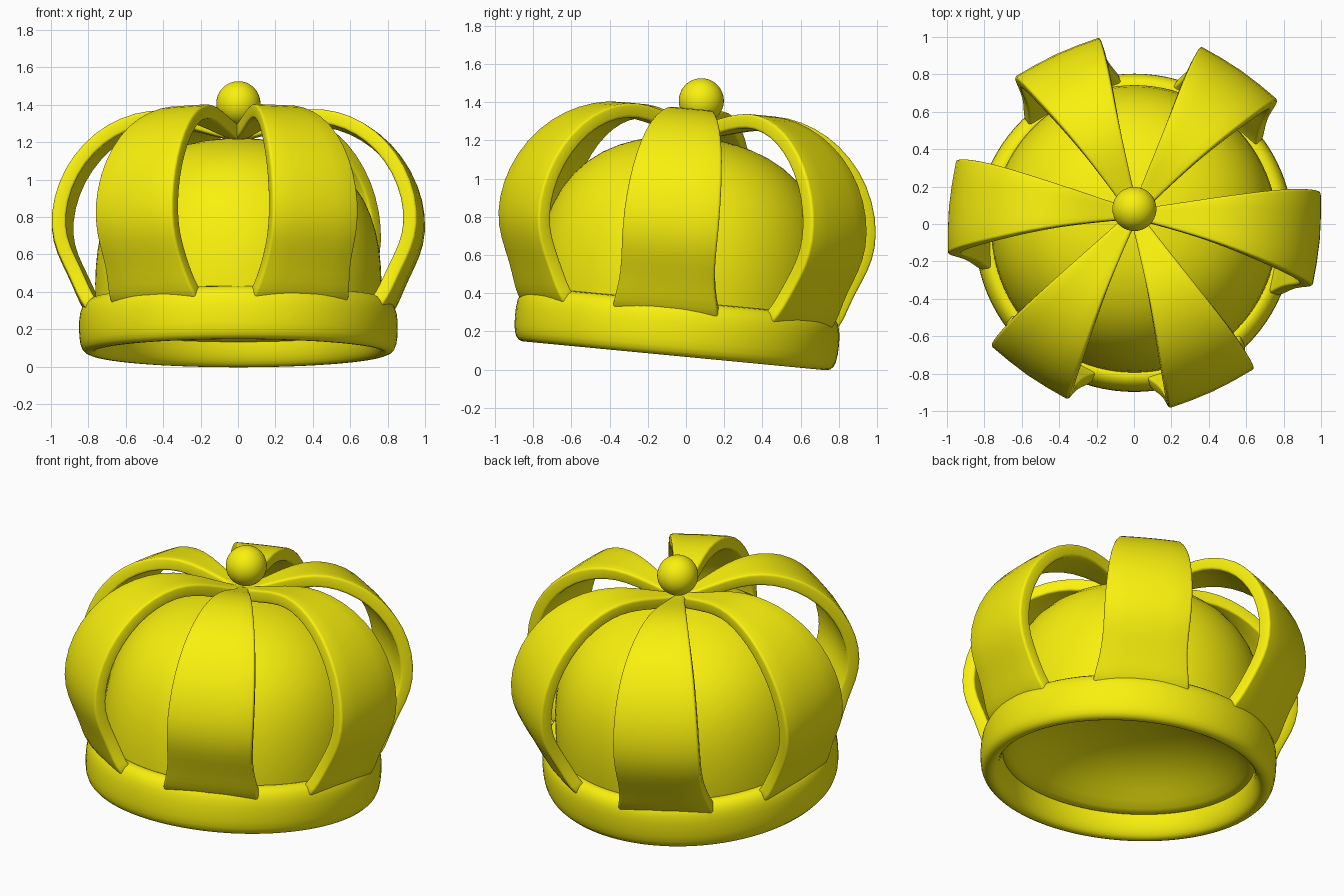
import bpy, bmesh, math
from mathutils import Matrix

if "Cube" in bpy.data.objects:
    bpy.data.objects.remove(bpy.data.objects["Cube"])

# The whole crown leans slightly backwards
TILT = Matrix.Translation((0.002, -0.06, 0.072)) @ Matrix.Rotation(-0.095, 4, 'X')
BANDS, BAND_ANGLE = 6, math.radians(-5)

gold = bpy.data.materials.new("yellow")
gold.diffuse_color = (0.95, 0.88, 0.004, 1)
gold.use_nodes = True
gold.node_tree.nodes["Principled BSDF"].inputs["Base Color"].default_value = gold.diffuse_color


def add_object(name, bm, matrix):
    mesh = bpy.data.meshes.new(name)
    bm.to_mesh(mesh)
    bm.free()
    mesh.shade_smooth()
    mesh.materials.append(gold)
    ob = bpy.data.objects.new(name, mesh)
    bpy.context.collection.objects.link(ob)
    ob.matrix_world = matrix
    return ob


def subsurf(ob, levels):
    mod = ob.modifiers.new("smooth", 'SUBSURF')
    mod.levels = mod.render_levels = levels


def lathe(name, profile, closed, sides=48):
    bm = bmesh.new()
    vs = [bm.verts.new((r, 0, z)) for r, z in profile]
    es = [bm.edges.new(p) for p in zip(vs, vs[1:])]
    if closed:
        es.append(bm.edges.new((vs[-1], vs[0])))
    bmesh.ops.spin(bm, geom=vs + es, cent=(0, 0, 0), axis=(0, 0, 1),
                   angle=math.tau, steps=sides, use_duplicate=False)
    bmesh.ops.remove_doubles(bm, verts=bm.verts, dist=1e-4)
    bmesh.ops.recalc_face_normals(bm, faces=bm.faces)
    ob = add_object(name, bm, TILT)
    subsurf(ob, 1)
    return ob


# Base ring: rounded closed section
lathe("base_ring", [(0.763, 0.012), (0.785, -0.003), (0.825, 0.002), (0.85, 0.04),
                    (0.856, 0.13), (0.852, 0.22), (0.825, 0.275), (0.775, 0.295),
                    (0.73, 0.27), (0.722, 0.13), (0.74, 0.05)], True)

# Inner cap: dome outside, shallow hollow underneath
lathe("inner_cap", [(0, 1.15), (0.15, 1.143), (0.3, 1.115), (0.48, 1.04),
                    (0.63, 0.905), (0.72, 0.735), (0.76, 0.55), (0.77, 0.38),
                    (0.765, 0.2), (0.745, 0.12), (0.69, 0.13), (0.58, 0.22),
                    (0.45, 0.30), (0.28, 0.36), (0, 0.39)], False)

# Arched bands: radius, height, half width along the centre line
BAND = [(0.79, 0.19, 0.28), (0.838, 0.23, 0.28), (0.872, 0.30, 0.265),
        (0.915, 0.41, 0.247), (0.978, 0.53, 0.249), (1.012, 0.66, 0.254),
        (0.997, 0.82, 0.25), (0.935, 0.98, 0.237), (0.83, 1.12, 0.214),
        (0.70, 1.222, 0.182), (0.55, 1.285, 0.145), (0.40, 1.305, 0.11),
        (0.25, 1.28, 0.078), (0.10, 1.235, 0.045), (0.0, 1.215, 0.03)]

for k in range(BANDS):
    bm = bmesh.new()
    rows = [[bm.verts.new((r - 0.4 * (w * t) ** 2, w * t, z)) for t in (-1, 0, 1)]
            for r, z, w in BAND]
    for a, b in zip(rows, rows[1:]):
        for j in range(2):
            bm.faces.new((a[j], a[j + 1], b[j + 1], b[j]))
    spin = Matrix.Rotation(BAND_ANGLE + k * math.tau / BANDS, 4, 'Z')
    ob = add_object(f"arch_band_{k + 1}", bm, TILT @ spin)
    subsurf(ob, 1)
    solid = ob.modifiers.new("thickness", 'SOLIDIFY')
    solid.thickness, solid.offset = 0.075, -1
    bevel = ob.modifiers.new("round_edges", 'BEVEL')
    bevel.width, bevel.segments = 0.014, 3
    bevel.limit_method, bevel.angle_limit = 'ANGLE', math.radians(50)
    bevel.use_clamp_overlap = False

# Ball on top
bm = bmesh.new()
bmesh.ops.create_uvsphere(bm, u_segments=40, v_segments=24, radius=0.118)
add_object("top_ball", bm, TILT @ Matrix.Translation((0, 0.013, 1.343)))
